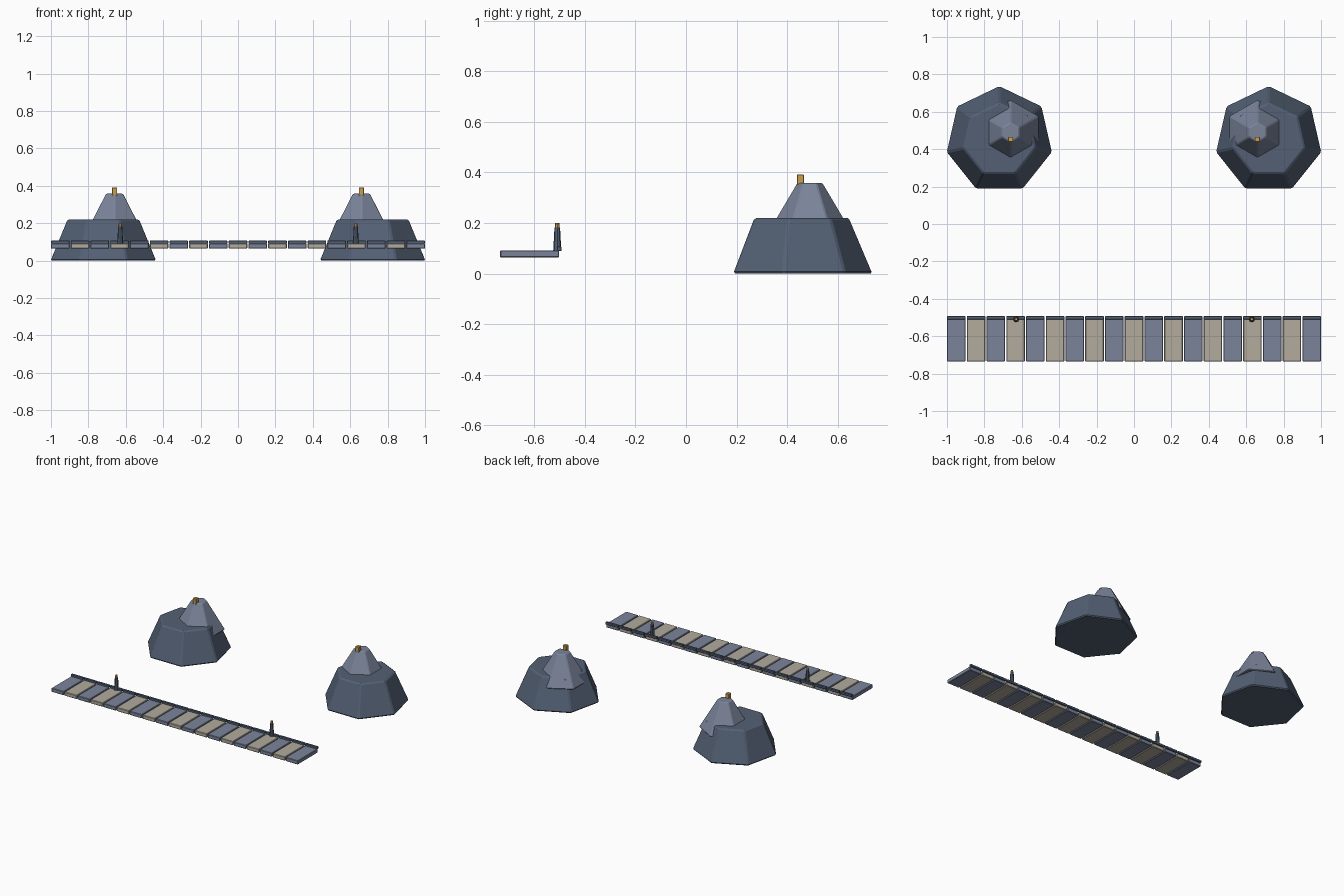
import bpy, math

cube = bpy.data.objects.get("Cube")
if cube:
    bpy.data.objects.remove(cube, do_unlink=True)


def material(name, hex_code):
    def linear(c):
        c /= 255
        return c / 12.92 if c <= 0.04045 else ((c + 0.055) / 1.055) ** 2.4
    rgba = [linear(b) for b in bytes.fromhex(hex_code)] + [1]
    m = bpy.data.materials.new(name)
    m.use_nodes = True
    m.diffuse_color = rgba
    m.node_tree.nodes["Principled BSDF"].inputs["Base Color"].default_value = rgba
    return m


SLATE = material("dark slate", "536074")
STONE = material("pale slate", "7A849A")
SAND = material("sand stone", "B2AB9E")
GOLD = material("lamp gold", "C9A050")


def finish(name, mat, bevel):
    ob = bpy.context.object
    ob.name = name
    ob.data.materials.append(mat)
    if bevel:
        mod = ob.modifiers.new("soft edges", 'BEVEL')
        mod.width, mod.segments = bevel, 1
    return ob


def box(name, mat, lo, hi, bevel=0.0):
    mid = [(a + b) / 2 for a, b in zip(lo, hi)]
    bpy.ops.mesh.primitive_cube_add(size=1, location=mid)
    ob = bpy.context.object
    for v in ob.data.vertices:
        v.co = [c * (b - a) for c, a, b in zip(v.co, lo, hi)]
    return finish(name, mat, bevel)


def frustum(name, mat, sides, x, y, z0, z1, r0, r1, bevel=0.0):
    # The first corner of the primitive points to +y
    bpy.ops.mesh.primitive_cone_add(vertices=sides, radius1=r0, radius2=r1,
                                    depth=z1 - z0, location=(x, y, (z0 + z1) / 2))
    return finish(name, mat, bevel)


# Walkway of alternating slabs with a low kerb along the back
COUNT = 19
pitch = 2.006 / COUNT
for i in range(COUNT):
    x = (i - COUNT // 2) * pitch
    w = 0.0495
    box(f"slab_{i + 1}", SAND if i % 2 else STONE,
        (x - w, -0.735, 0.064), (x + w, -0.502, 0.092), 0.003)
    box(f"kerb_{i + 1}", SLATE,
        (x - w, -0.511, 0.090), (x + w, -0.493, 0.107), 0.002)

for side, s in (("right", -1), ("left", 1)):
    # Rocky outcrop with a smaller off-centre peak
    frustum(f"{side}_rock", SLATE, 7, s * 0.72, 0.449, 0, 0.22, 0.291, 0.198, 0.008)
    frustum(f"{side}_peak", STONE, 6, s * 0.66, 0.49, 0.15, 0.358, 0.175, 0.052, 0.005)
    # Beacon on the peak
    box(f"{side}_beacon", GOLD, (s * 0.66 - 0.014, 0.438, 0.345),
        (s * 0.66 + 0.014, 0.466, 0.391), 0.002)
    # Lamp post on the kerb
    frustum(f"{side}_post", SLATE, 8, s * 0.63, -0.509, 0.09, 0.183, 0.016, 0.011)
    frustum(f"{side}_lamp", GOLD, 8, s * 0.63, -0.509, 0.18, 0.2, 0.009, 0.008)
